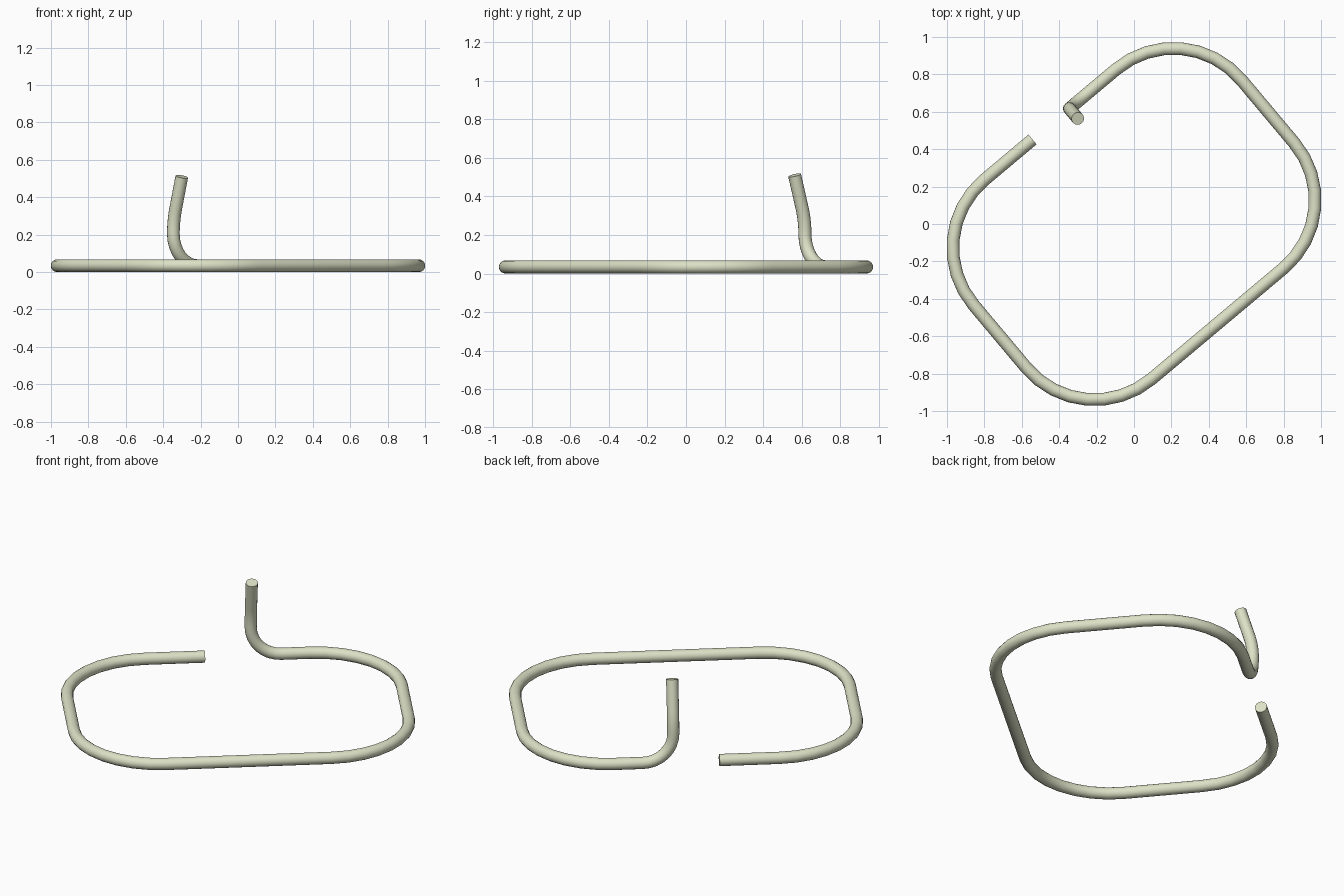
import bpy
from math import sin, cos, pi, radians
from mathutils import Vector, Matrix

if "Cube" in bpy.data.objects:
    bpy.data.objects.remove(bpy.data.objects["Cube"])

R = 0.034            # rod radius
U, V = 0.935, 0.695  # half length and half width of the loop centre line
CR = 0.475           # loop corner radius
STEPS = 8

def arc(centre, a, b, start=0.0, end=pi / 2, steps=STEPS):
    """Arc points: centre + a*cos(t) + b*sin(t)."""
    c, a, b = Vector(centre), Vector(a), Vector(b)
    return [c + a * cos(start + (end - start) * i / steps)
              + b * sin(start + (end - start) * i / steps) for i in range(steps + 1)]

# Flat rounded loop, from the free end round to the upright
path = [Vector((-0.125, V, R))]
for su, sv, start in ((-1, 1, 90), (-1, -1, 180), (1, -1, 270), (1, 1, 360)):
    path += arc((su * (U - CR), sv * (V - CR), R), (CR, 0, 0), (0, CR, 0),
                radians(start), radians(start + 90))

# Bend up into the upright
B = 0.17
path += arc((0.132 + B, V, R + B), (0, 0, -B), (-B, 0, 0))

# Upright leans inward, then runs straight to its tip
lean, L = radians(16.5), 0.48
z0 = R + B
path += arc((0.132, V - L, z0), (0, L, 0), (0, 0, L), 0, lean, 5)[1:]
tip = path[-1] + Vector((0, -sin(lean), cos(lean))) * 0.177
path.append(tip)

# Sweep a round section along the path
turn = Matrix.Rotation(radians(40), 4, 'Z')
curve = bpy.data.curves.new("bent_rod", 'CURVE')
curve.dimensions = '3D'
curve.bevel_depth = R
curve.bevel_resolution = 6
curve.use_fill_caps = True
spline = curve.splines.new('POLY')
spline.points.add(len(path) - 1)
for p, co in zip(spline.points, path):
    p.co = (*(turn @ co), 1)
rod = bpy.data.objects.new("bent_rod", curve)
bpy.context.collection.objects.link(rod)

# Mesh with smooth sides and crisp end caps
bpy.context.view_layer.objects.active = rod
rod.select_set(True)
bpy.ops.object.convert(target='MESH')
rod = bpy.context.object
bpy.ops.object.shade_smooth_by_angle(angle=radians(40))

mat = bpy.data.materials.new("pale_khaki")
mat.diffuse_color = (0.72, 0.75, 0.56, 1)
mat.use_nodes = True
mat.node_tree.nodes["Principled BSDF"].inputs["Base Color"].default_value = mat.diffuse_color
rod.data.materials.clear()
rod.data.materials.append(mat)
